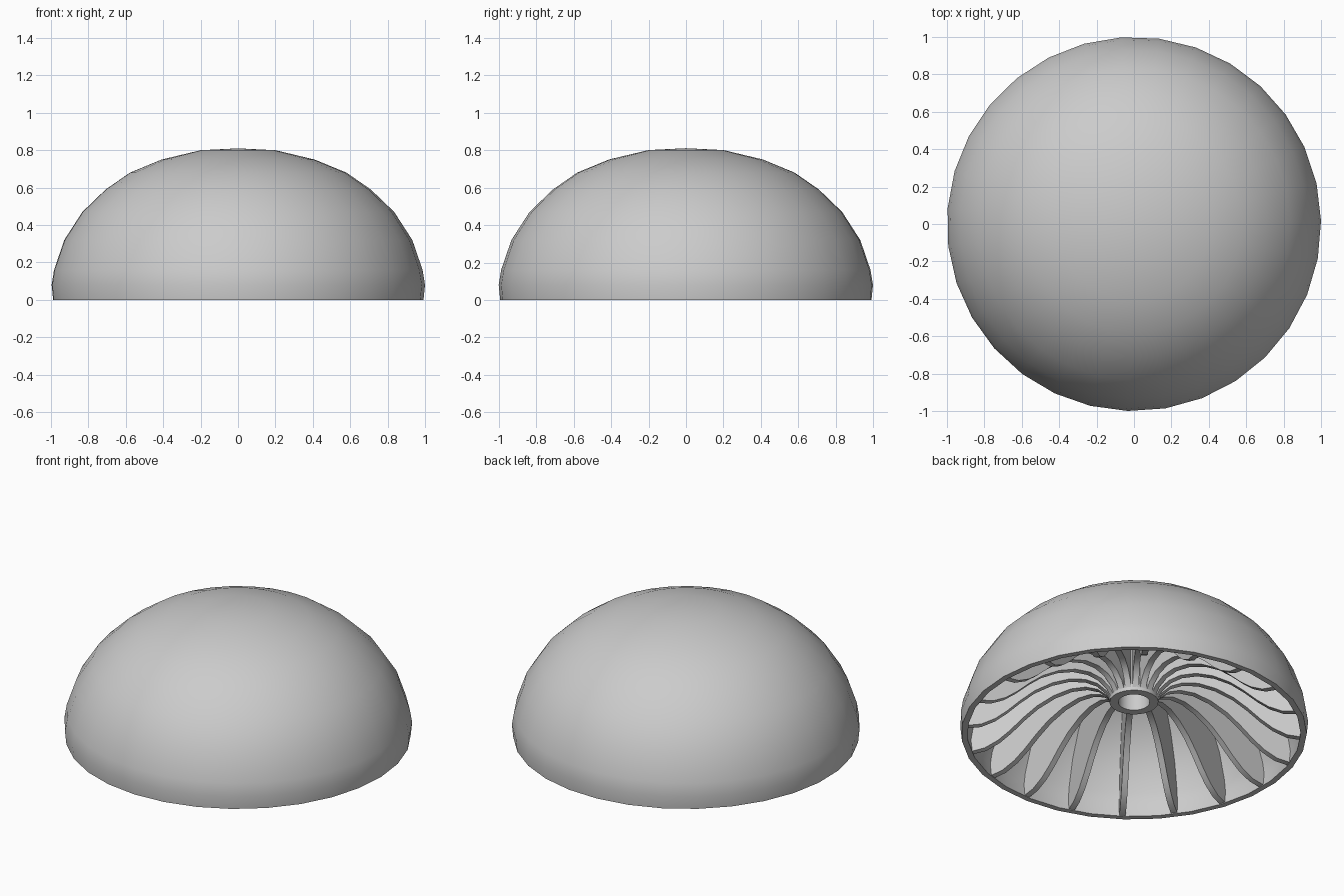
import bpy, bmesh, math
from mathutils import Matrix, Vector

cube = bpy.data.objects.get("Cube")
if cube:
    bpy.data.objects.remove(cube)

grey = bpy.data.materials.new("plain_grey")
grey.use_nodes = True
COLOR = (0.6, 0.6, 0.6, 1)
grey.diffuse_color = COLOR
grey.node_tree.nodes["Principled BSDF"].inputs["Base Color"].default_value = COLOR


def finish(bm, name):
    bmesh.ops.remove_doubles(bm, verts=bm.verts, dist=1e-4)
    bmesh.ops.recalc_face_normals(bm, faces=bm.faces)
    mesh = bpy.data.meshes.new(name)
    bm.to_mesh(mesh)
    bm.free()
    obj = bpy.data.objects.new(name, mesh)
    bpy.context.collection.objects.link(obj)
    mesh.materials.append(grey)
    bpy.ops.object.select_all(action='DESELECT')
    obj.select_set(True)
    bpy.context.view_layer.objects.active = obj
    bpy.ops.object.shade_smooth_by_angle(angle=math.radians(35))


def lathe(name, profile, steps, closed=False):
    """Spin an (r, z) profile around the z axis."""
    bm = bmesh.new()
    verts = [bm.verts.new((r, 0, z)) for r, z in profile]
    pairs = list(zip(verts, verts[1:]))
    if closed:
        pairs.append((verts[-1], verts[0]))
    edges = [bm.edges.new(p) for p in pairs]
    bmesh.ops.rotate(bm, verts=verts, matrix=Matrix.Rotation(math.radians(1), 3, 'Z'))
    bmesh.ops.spin(bm, geom=verts + edges, axis=(0, 0, 1), cent=(0, 0, 0),
                   angle=math.tau, steps=steps, use_duplicate=False)
    finish(bm, name)


# Domed shell: outer wall, flat rim and inner wall from one profile
outer = [(0.992, 0), (1.0, 0.08), (0.987, 0.16), (0.932, 0.32), (0.835, 0.47),
         (0.71, 0.59), (0.58, 0.68), (0.41, 0.75), (0.2, 0.8), (0, 0.81)]
WALL = 0.035
inner = [(outer[0][0] - WALL, 0)]
for a, (r, z), b in zip(outer, outer[1:], outer[2:]):
    n = Vector((a[1] - b[1], b[0] - a[0])).normalized() * WALL
    inner.append((r + n.x, z + n.y))
inner.append((0, outer[-1][1] - WALL))
lathe("dome_shell", inner[::-1] + outer, 31)

# Central tube hanging from the dome
HUB, BORE, HUB_Z = 0.14, 0.09, 0.205
lathe("hub_tube", [(HUB, 0.79), (HUB, HUB_Z), (BORE, HUB_Z), (BORE, 0.79)], 32, closed=True)


def height(points, r):
    """Height of a polyline at radius r."""
    pts = sorted(points)
    for (r0, z0), (r1, z1) in zip(pts, pts[1:]):
        if r0 <= r <= r1:
            return z0 + (z1 - z0) * (r - r0) / (r1 - r0)
    return pts[-1][1]


# Radial vanes: curved lower edge, upper edge buried in the shell wall
lower = [(0.13, 0.21), (0.16, 0.265), (0.21, 0.31), (0.28, 0.335), (0.37, 0.335),
         (0.47, 0.305), (0.57, 0.25), (0.65, 0.185), (0.73, 0.11), (0.8, 0.055),
         (0.88, 0.015), (0.97, 0.002)]
VANES, THICK = 20, 0.036
ceiling = [(r * 0.985, z * 0.98) for r, z in outer[1:]]
bm = bmesh.new()
for k in range(VANES):
    turn = Matrix.Rotation(math.tau * k / VANES, 3, 'Z')
    columns = []
    for r, z in lower:
        top = height(ceiling, r)
        columns.append([bm.verts.new(turn @ Vector((r, y, h)))
                        for y, h in ((-THICK / 2, z), (THICK / 2, z),
                                     (THICK / 2, top), (-THICK / 2, top))])
    for a, b in zip(columns, columns[1:]):
        for i in range(4):
            j = (i + 1) % 4
            bm.faces.new((a[i], a[j], b[j], b[i]))
    bm.faces.new(columns[0])
    bm.faces.new(columns[-1])
finish(bm, "radial_vanes")
